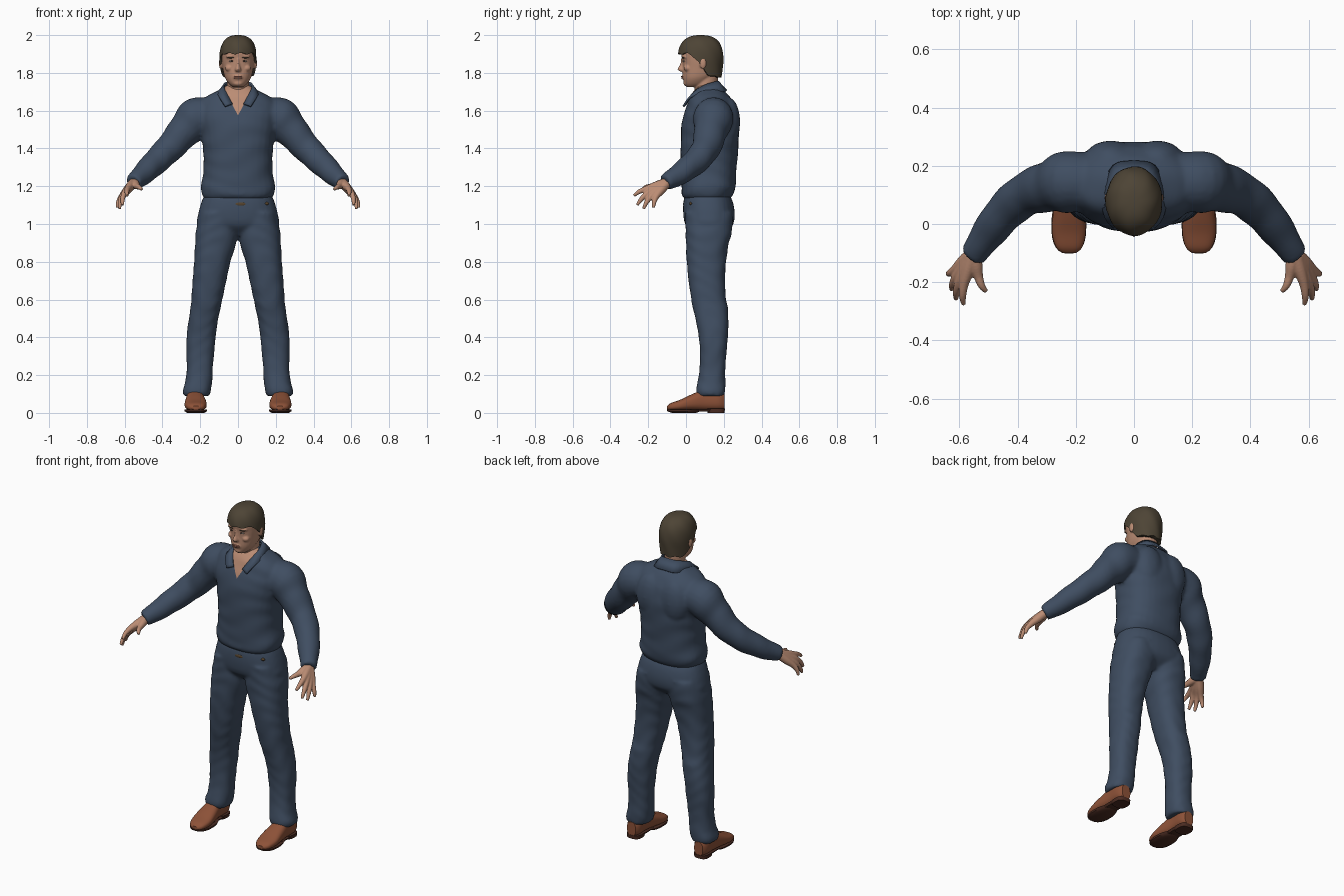
import bpy
import bmesh
from math import sin, cos, pi, radians
from mathutils import Vector, Matrix

if "Cube" in bpy.data.objects:
    bpy.data.objects.remove(bpy.data.objects["Cube"], do_unlink=True)


def material(name, color):
    m = bpy.data.materials.new(name)
    m.use_nodes = True
    m.diffuse_color = (*color, 1)
    m.node_tree.nodes["Principled BSDF"].inputs["Base Color"].default_value = (*color, 1)
    return m


navy = material("navy cloth", (.05, .075, .12))
skin = material("skin", (.5, .265, .175))
brown_hair = material("brown hair", (.075, .058, .036))
leather = material("brown leather", (.27, .085, .04))
dark_sole = material("dark sole", (.07, .025, .016))
eye_white = material("eye white", (.5, .4, .34))
iris_brown = material("dark iris", (.03, .02, .015))
lip_red = material("lips", (.36, .14, .1))
brass = material("dull brass", (.09, .055, .025))


def finish(name, bm, mats, voxel=0, smooth=3, subsurf=0):
    """Turn a bmesh into an object, optionally fused by a voxel remesh."""
    bmesh.ops.recalc_face_normals(bm, faces=bm.faces)
    for f in bm.faces:
        f.smooth = True
    mesh = bpy.data.meshes.new(name)
    bm.to_mesh(mesh)
    bm.free()
    for m in mats:
        mesh.materials.append(m)
    obj = bpy.data.objects.new(name, mesh)
    bpy.context.collection.objects.link(obj)
    if voxel:
        r = obj.modifiers.new("Fuse", "REMESH")
        r.mode = "VOXEL"
        r.voxel_size = voxel
        r.use_smooth_shade = True
        s = obj.modifiers.new("Relax", "SMOOTH")
        s.factor = .5
        s.iterations = smooth
    elif subsurf:
        obj.modifiers.new("Round", "SUBSURF").levels = subsurf
        obj.modifiers["Round"].render_levels = subsurf
    else:
        mesh.set_sharp_from_angle(angle=radians(40))
    return obj


def dense(rows, steps=5):
    """Catmull-Rom interpolation of tuples."""
    out = []
    for i in range(len(rows) - 1):
        quad = rows[max(i - 1, 0)], rows[i], rows[i + 1], rows[min(i + 2, len(rows) - 1)]
        for k in range(steps):
            t = k / steps
            out.append(tuple(b + .5 * t * (c - a + t * (2*a - 5*b + 4*c - d + t * (3*(b - c) + d - a)))
                             for a, b, c, d in zip(*quad)))
    return out + [rows[-1]]


def skin_rings(bm, rings):
    loops = [[bm.verts.new(p) for p in ring] for ring in rings]
    n = len(loops[0])
    for a, b in zip(loops, loops[1:]):
        for i in range(n):
            bm.faces.new((a[i], a[(i + 1) % n], b[(i + 1) % n], b[i]))
    bm.faces.new(loops[0][::-1])
    bm.faces.new(loops[-1])


def loft(bm, rows, axis="z", side=1, power=2.4, fold=0, n=32, steps=5):
    """Rows are (position, low a, high a, low b, high b) along an axis."""
    rings = []
    for t, a0, a1, b0, b1 in dense(rows, steps):
        ring = []
        for i in range(n):
            th = 2 * pi * i / n
            c, s = cos(th), sin(th)
            k = (abs(c) ** power + abs(s) ** power) ** (-1 / power)
            k *= 1 + fold * sin(65 * t + 3 * sin(2 * th + 9 * t))
            a = side * ((a0 + a1) / 2 + (a1 - a0) / 2 * c * k)
            b = (b0 + b1) / 2 + (b1 - b0) / 2 * s * k
            ring.append((a, b, t) if axis == "z" else (a, t, b))
        rings.append(ring)
    skin_rings(bm, rings)


def sym(rows):
    return [(z, -x, x, y0, y1) for z, x, y0, y1 in rows]


def tube(bm, rows, side=1, fold=0, n=20):
    """Rows are (x, y, z, radius) along a free path."""
    pts = dense(rows)
    rings = []
    for i, p in enumerate(pts):
        tan = (Vector(pts[min(i + 1, len(pts) - 1)][:3]) - Vector(pts[max(i - 1, 0)][:3])).normalized()
        u = tan.cross(Vector((0, 0, 1))).normalized()
        v = u.cross(tan)
        ring = []
        for j in range(n):
            th = 2 * pi * j / n
            r = p[3] * (1 + fold * sin(1.1 * i + 2 * sin(th)))
            q = Vector(p[:3]) + r * (cos(th) * u + sin(th) * v)
            ring.append((side * q.x, q.y, q.z))
        rings.append(ring)
    skin_rings(bm, rings)


def ball(bm, center, radii):
    bmesh.ops.create_uvsphere(bm, u_segments=20, v_segments=12, radius=1,
                              matrix=Matrix.Translation(center) @ Matrix.Diagonal((*radii, 1)))


# Shirt: torso and sleeves fused together
bm = bmesh.new()
loft(bm, sym([(1.125, .165, .005, .22), (1.15, .188, -.02, .245), (1.19, .198, -.024, .262),
              (1.25, .186, -.024, .265), (1.35, .182, -.027, .272), (1.45, .192, -.027, .28),
              (1.55, .21, -.02, .28), (1.62, .21, .003, .262), (1.67, .175, .02, .235),
              (1.71, .1, .045, .195), (1.74, .05, .07, .15)]), fold=.011)
for s in (1, -1):
    tube(bm, [(.14, .14, 1.575, .095), (.22, .145, 1.56, .108), (.285, .13, 1.49, .09),
              (.365, .105, 1.4, .076), (.435, .05, 1.33, .069), (.5, -.03, 1.267, .059),
              (.555, -.11, 1.218, .044)], s, .025)
    ball(bm, (s * .08, .225, 1.54), (.09, .062, .13))
shirt = finish("shirt", bm, [navy, skin], .011, 4)

# Open neckline: cut two slanted lines and colour the wedge between them
baked = bpy.data.meshes.new_from_object(shirt.evaluated_get(bpy.context.evaluated_depsgraph_get()))
shirt.modifiers.clear()
shirt.data = baked
bm = bmesh.new()
bm.from_mesh(baked)
for s in (1, -1):
    bmesh.ops.bisect_plane(bm, geom=bm.verts[:] + bm.edges[:] + bm.faces[:], dist=1e-5,
                           plane_co=(0, 0, 1.575), plane_no=(s * .13, 0, -.07))
for f in bm.faces:
    c = f.calc_center_median()
    f.smooth = True
    f.material_index = int(c.y < .1 and c.z > 1.575 + abs(c.x) * 13 / 7)
bm.to_mesh(baked)
bm.free()

# Collar: a folded strip from the nape to the two front points
top = [(0, .168, 1.755), (.05, .155, 1.752), (.074, .1, 1.735), (.064, .045, 1.7), (.03, .0, 1.635)]
low = [(0, .215, 1.705), (.07, .2, 1.7), (.108, .11, 1.692), (.1, .025, 1.672), (.068, -.014, 1.622)]
bm = bmesh.new()
strips = []
for row in (top, low):
    half = dense(row, 4)
    strips.append([bm.verts.new(p) for p in [(-x, y, z) for x, y, z in half[:0:-1]] + half])
for i in range(len(strips[0]) - 1):
    bm.faces.new((strips[0][i], strips[0][i + 1], strips[1][i + 1], strips[1][i]))
collar = finish("collar", bm, [navy])
solid = collar.modifiers.new("Thickness", "SOLIDIFY")
solid.thickness = .01
solid.offset = 0

# Trousers: hips and legs fused together
bm = bmesh.new()
loft(bm, sym([(1.17, .17, .0, .22), (1.12, .192, -.013, .247), (1.05, .211, -.014, .258),
              (.99, .212, 0, .245), (.94, .12, .05, .19)]))
for s in (1, -1):
    loft(bm, [(1.06, .0, .2, -.005, .25), (.96, .0, .222, -.002, .243), (.9, .009, .227, .0, .227),
              (.8, .04, .232, .004, .212), (.7, .062, .24, .014, .207), (.6, .083, .247, .028, .212),
              (.55, .094, .252, .038, .222), (.45, .113, .267, .06, .224), (.35, .123, .274, .073, .217),
              (.25, .133, .271, .073, .209), (.17, .137, .278, .063, .208),
              (.12, .143, .292, .053, .208), (.09, .152, .288, .058, .203)], side=s, fold=.014)
finish("trousers", bm, [navy], .01, 4)

# Buckle and pocket stud
bm = bmesh.new()
ball(bm, (.012, -.01, 1.105), (.032, .006, .011))
ball(bm, (.15, .025, 1.108), (.014, .008, .008))
finish("buckle", bm, [brass])

# Hands: every finger runs from the wrist through its knuckle to the tip
knuckles = [((.584, -.205, 1.188), (.586, -.276, 1.15)), ((.6, -.2, 1.166), (.612, -.258, 1.1)),
            ((.611, -.182, 1.15), (.627, -.225, 1.08)), ((.616, -.158, 1.145), (.64, -.172, 1.086)),
            ((.535, -.18, 1.2), (.508, -.232, 1.183))]
for s, name in ((1, "left_hand"), (-1, "right_hand")):
    bm = bmesh.new()
    for knuckle, tip in knuckles:
        k, t = Vector(knuckle), Vector(tip)
        w = Vector((.553, -.1, 1.22)).lerp(k, .08)
        tube(bm, [(*w, .025), (*w.lerp(k, .5), .023), (*k, .0165),
                  (*(k.lerp(t, .55) + Vector((.004, -.003, .004))), .0125), (*t, .008)], s, n=14)
    finish(name, bm, [skin], .004, 3)

# Head: skull, neck, nose, brow, lips area, chin and ears fused together
bm = bmesh.new()
loft(bm, sym([(1.725, .026, .005, .07), (1.74, .046, -.008, .11), (1.765, .064, -.014, .135),
              (1.79, .074, -.017, .16), (1.83, .082, -.017, .176), (1.87, .088, -.02, .185),
              (1.91, .089, -.026, .188), (1.95, .08, -.013, .178), (1.98, .05, .02, .135)]), power=2.2)
loft(bm, sym([(1.62, .066, .045, .17), (1.69, .058, .045, .165), (1.78, .058, .05, .17)]), power=2)
loft(bm, sym([(1.875, .008, -.026, .02), (1.845, .01, -.032, .02), (1.82, .017, -.045, .02),
              (1.808, .016, -.036, .02)]), power=2, n=16)
ball(bm, (0, -.006, 1.778), (.03, .017, .017))
ball(bm, (0, .006, 1.745), (.028, .02, .016))
for s in (1, -1):
    ball(bm, (s * .034, -.004, 1.884), (.03, .017, .008))
    ball(bm, (s * .045, .008, 1.825), (.024, .02, .018))
    ball(bm, (s * .092, .09, 1.85), (.009, .018, .03))
finish("head", bm, [skin], .005, 3)

# Facial details
for name, mat, center, radii in (("eye", eye_white, (.033, -.006, 1.862), (.014, .0105, .006)),
                                 ("iris", iris_brown, (.032, -.012, 1.862), (.006, .006, .0055)),
                                 ("eyebrow", brown_hair, (.036, -.013, 1.881), (.021, .01, .004))):
    bm = bmesh.new()
    for s in (1, -1):
        ball(bm, (s * center[0], *center[1:]), radii)
    finish(name + "s", bm, [mat])
bm = bmesh.new()
for z in (1.781, 1.773):
    ball(bm, (0, -.014, z), (.022, .0125, .0045))
finish("lips", bm, [lip_red])

# Hair: a cap with a high fringe, sideburns and a low nape
bm = bmesh.new()
rings, n = [], 64
for k in range(-1, 17):
    ring = []
    for i in range(n):
        th = 2 * pi * i / n
        c = cos(th)
        t = min(max((c + .6) / 1.2, 0), 1)
        low_z = 1.78 + .122 * t * t * (3 - 2 * t) + .004 * sin(9 * th)
        z = low_z + (2 - low_z) * sin(max(k, 0) / 16 * pi / 2)
        up = min(max((z - 1.87) / .13, 0), 1)
        r = (1 - up ** 2.6) ** (1 / 2.6) - .8 * max(1.87 - z, 0)
        r *= (.86 if k < 0 else 1) * (1 + .012 * sin(7 * th + 40 * z))
        ring.append((.098 * r * sin(th), .078 - .12 * r * c, z))
    rings.append(ring)
skin_rings(bm, rings)
bmesh.ops.remove_doubles(bm, verts=bm.verts, dist=1e-4)
finish("hair", bm, [brown_hair])

# Shoes with soles and heels
for s, side in ((1, "left"), (-1, "right")):
    bm = bmesh.new()
    loft(bm, [(-.1, .2, .245, .018, .036), (-.08, .178, .268, .013, .052), (-.03, .166, .282, .012, .07),
              (.03, .171, .279, .014, .098), (.1, .183, .272, .014, .125), (.17, .184, .27, .014, .12),
              (.204, .198, .256, .018, .1)], "y", s, 2.6)
    finish(side + "_shoe", bm, [leather])
    bm = bmesh.new()
    loft(bm, [(0, .178, .27, -.075, .055), (.008, .165, .282, -.098, .075),
              (.018, .164, .284, -.102, .09)], side=s, power=2.6, steps=1)
    loft(bm, [(.008, .19, .262, .02, .19), (.02, .182, .27, .0, .2)], side=s, power=3, steps=1)
    loft(bm, [(0, .184, .27, .115, .204), (.022, .182, .272, .11, .206)], side=s, power=3, steps=1)
    finish(side + "_sole", bm, [dark_sole])
